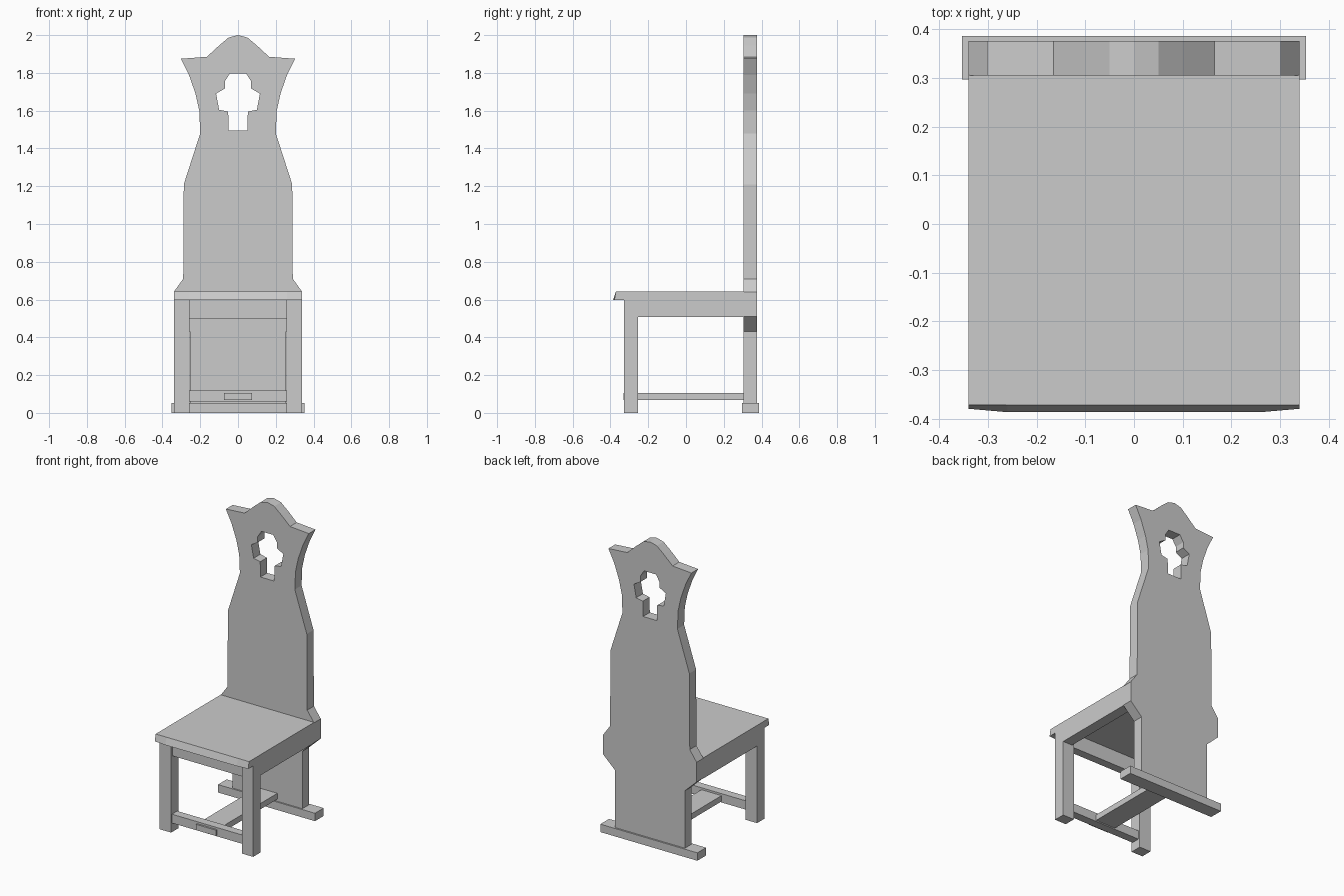
import bpy
import bmesh

if "Cube" in bpy.data.objects:
    bpy.data.objects.remove(bpy.data.objects["Cube"])


def box(name, x0, x1, y0, y1, z0, z1):
    bm = bmesh.new()
    bmesh.ops.create_cube(bm, size=1)
    for v in bm.verts:
        v.co = (x1 if v.co.x > 0 else x0, y1 if v.co.y > 0 else y0, z1 if v.co.z > 0 else z0)
    me = bpy.data.meshes.new(name)
    bm.to_mesh(me)
    bm.free()
    ob = bpy.data.objects.new(name, me)
    bpy.context.collection.objects.link(ob)
    return ob


def board(name, loops, y0, y1):
    """Flat board from x/z loops; inner loops become holes."""
    cu = bpy.data.curves.new(name, 'CURVE')
    cu.dimensions = '2D'
    cu.fill_mode = 'BOTH'
    cu.extrude = (y1 - y0) / 2
    for pts in loops:
        sp = cu.splines.new('POLY')
        sp.points.add(len(pts) - 1)
        for p, (x, z) in zip(sp.points, pts):
            p.co = (x, z, 0, 1)
        sp.use_cyclic_u = True
    tmp = bpy.data.objects.new(name + "_outline", cu)
    bpy.context.collection.objects.link(tmp)
    dg = bpy.context.evaluated_depsgraph_get()
    me = bpy.data.meshes.new_from_object(tmp.evaluated_get(dg))
    bpy.data.objects.remove(tmp)
    # Stand upright and weld the caps to the rim
    bm = bmesh.new()
    bm.from_mesh(me)
    for v in bm.verts:
        x, z, d = v.co
        v.co = (x, (y0 + y1) / 2 - d, z)
    bmesh.ops.remove_doubles(bm, verts=bm.verts, dist=0.0005)
    bmesh.ops.recalc_face_normals(bm, faces=bm.faces)
    for f in bm.faces:
        f.smooth = False
    bm.to_mesh(me)
    bm.free()
    ob = bpy.data.objects.new(name, me)
    bpy.context.collection.objects.link(ob)
    return ob


def mirrored(half):
    return half + [(-x, z) for x, z in reversed(half) if x > 0]


# Backrest board with crest and pierced opening
outline = mirrored([(0.255, 0.04), (0.255, 0.43), (0.34, 0.51), (0.34, 0.64),
                    (0.29, 0.71), (0.287, 1.21), (0.2, 1.48), (0.205, 1.6),
                    (0.225, 1.69), (0.26, 1.79), (0.302, 1.875), (0.165, 1.885),
                    (0.1, 1.945), (0.05, 1.987), (0, 2.0)])
opening = mirrored([(0.05, 1.495), (0.052, 1.595), (0.1, 1.605), (0.116, 1.69),
                    (0.07, 1.717), (0.07, 1.755), (0.043, 1.797)])
board("backrest", [outline, opening], 0.305, 0.375)

# Seat with a sloped, slightly rounded front edge
bm = bmesh.new()
bottom = [(-0.34, 0.306), (-0.34, -0.379), (-0.26, -0.386),
          (0.26, -0.386), (0.34, -0.379), (0.34, 0.306)]
low = [bm.verts.new((x, y, 0.598)) for x, y in bottom]
top = [bm.verts.new((x, max(y, -0.371), 0.643)) for x, y in bottom]
bm.faces.new(low)
bm.faces.new(top)
for i in range(6):
    j = (i + 1) % 6
    bm.faces.new((low[i], low[j], top[j], top[i]))
bmesh.ops.recalc_face_normals(bm, faces=bm.faces)
seat_mesh = bpy.data.meshes.new("seat")
bm.to_mesh(seat_mesh)
bm.free()
bpy.context.collection.objects.link(bpy.data.objects.new("seat", seat_mesh))

# Front legs and side aprons
for s, side in ((-1, "left"), (1, "right")):
    box("front_leg_" + side, *sorted((s * 0.257, s * 0.34)), -0.328, -0.253, 0, 0.6)
    box("side_apron_" + side, *sorted((s * 0.27, s * 0.34)), -0.253, 0.306, 0.507, 0.6)

# Front apron, stretchers and rear foot bar
box("front_apron", -0.257, 0.257, -0.315, -0.26, 0.5, 0.6)
box("front_stretcher", -0.257, 0.257, -0.32, -0.265, 0.06, 0.118)
box("centre_stretcher", -0.073, 0.073, -0.332, 0.306, 0.067, 0.105)
box("rear_foot", -0.353, 0.353, 0.296, 0.386, 0, 0.052)
